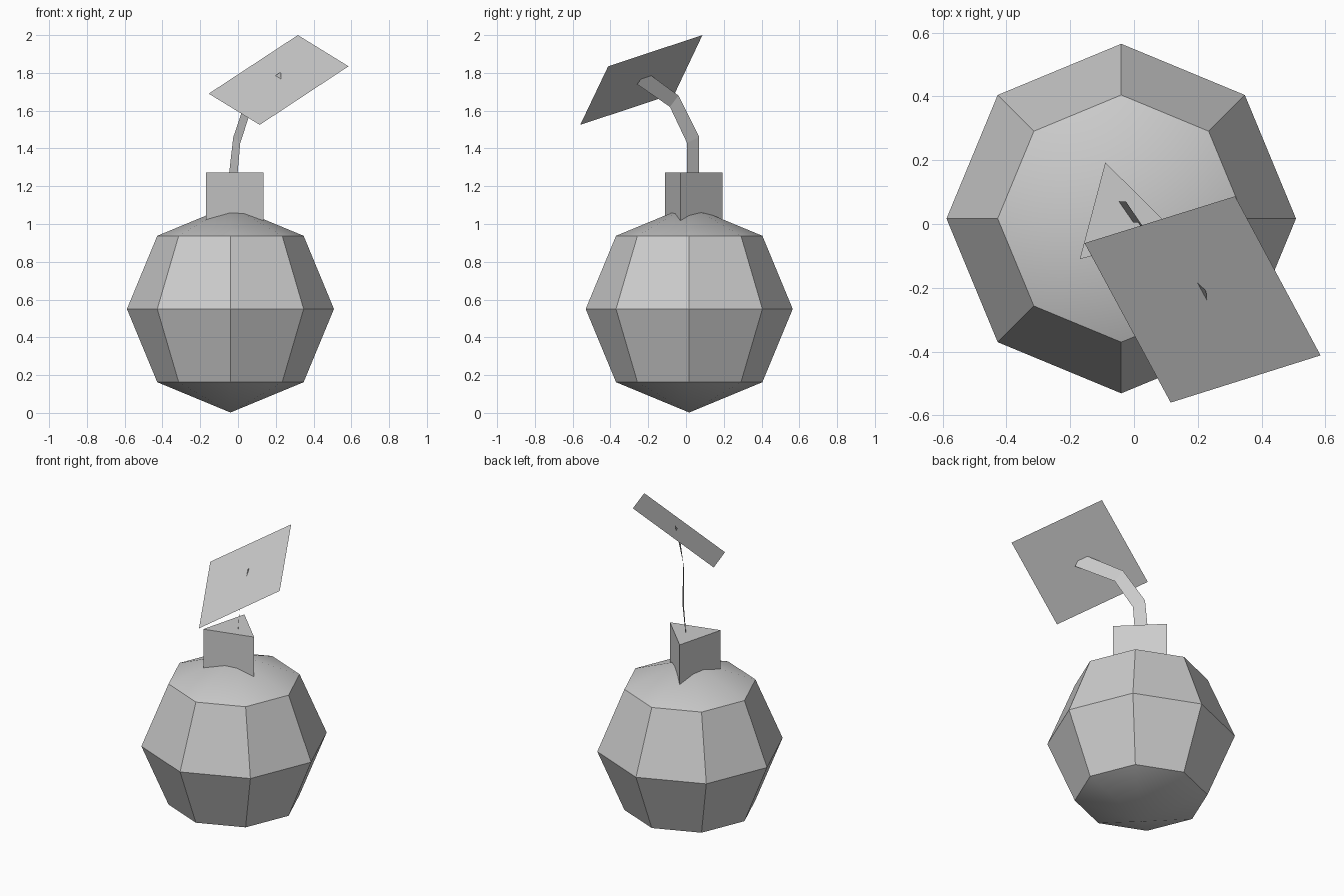
import bpy, bmesh, math
from mathutils import Matrix

if "Cube" in bpy.data.objects:
    bpy.data.objects.remove(bpy.data.objects["Cube"])

grey = bpy.data.materials.new("plain_grey")
grey.diffuse_color = (0.6, 0.6, 0.6, 1)
grey.use_nodes = True
grey.node_tree.nodes["Principled BSDF"].inputs["Base Color"].default_value = grey.diffuse_color


def add_object(name, bm):
    mesh = bpy.data.meshes.new(name)
    bm.to_mesh(mesh)
    bm.free()
    mesh.materials.append(grey)
    obj = bpy.data.objects.new(name, mesh)
    bpy.context.collection.objects.link(obj)
    return obj


# Faceted round body
bm = bmesh.new()
bmesh.ops.create_uvsphere(bm, u_segments=8, v_segments=4, radius=0.548,
                          matrix=Matrix.Translation((-0.04, 0.017, 0.55)))
body = add_object("body", bm)
bpy.context.view_layer.objects.active = body
body.select_set(True)
bpy.ops.object.shade_smooth_by_angle(angle=math.radians(30))

# Three-sided collar on top, sunk into the body
bm = bmesh.new()
low, high = 0.98, 1.272
corners = [(-0.17, -0.11), (0.135, -0.03), (-0.09, 0.193)]
base = bm.faces.new([bm.verts.new((x, y, low)) for x, y in corners])
top = bmesh.ops.extrude_face_region(bm, geom=[base])["geom"]
bmesh.ops.translate(bm, vec=(0, 0, high - low),
                    verts=[v for v in top if isinstance(v, bmesh.types.BMVert)])
bmesh.ops.recalc_face_normals(bm, faces=bm.faces)
add_object("collar", bm)

# Flat bent ribbon fuse, given by its outer and inner edges
outer = [(-0.048, 0.07, 1.26), (-0.025, 0.07, 1.46),
         (0.05, -0.04, 1.68), (0.226, -0.21, 1.805)]
inner = [(-0.003, 0.005, 1.26), (0.012, 0.005, 1.43),
         (0.075, -0.085, 1.62), (0.23, -0.259, 1.74)]
bm = bmesh.new()
rows = [(bm.verts.new(a), bm.verts.new(b)) for a, b in zip(outer, inner)]
for (a, b), (c, d) in zip(rows, rows[1:]):
    bm.faces.new((a, b, d, c))
add_object("fuse", bm)

# Tilted square spark card pierced by the fuse tip
bm = bmesh.new()
card = [(-0.155, -0.06, 1.69), (0.115, -0.56, 1.525),
        (0.585, -0.412, 1.835), (0.317, 0.087, 2.0)]
bm.faces.new([bm.verts.new(p) for p in card])
add_object("spark_card", bm)
